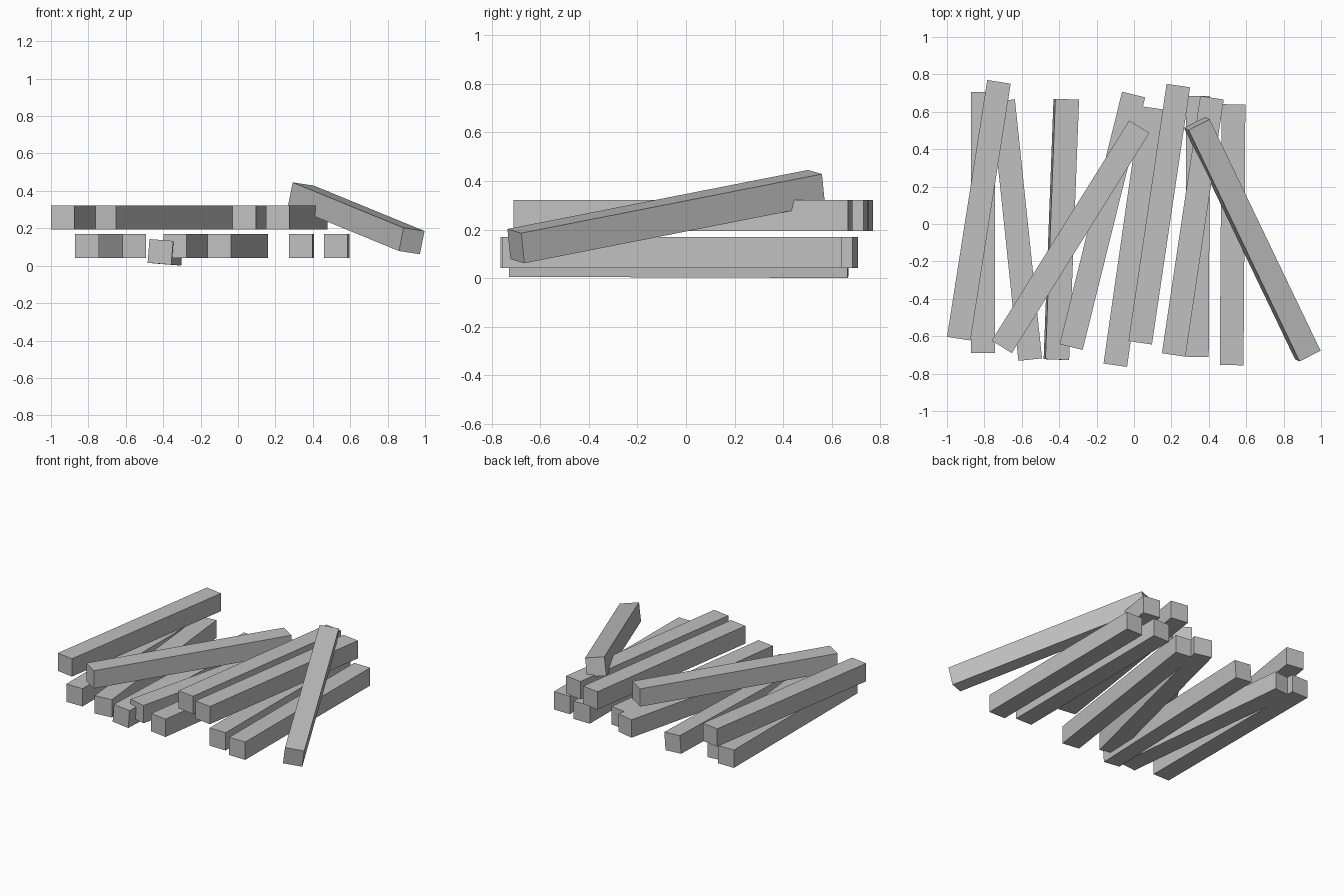
import bpy
import math
from mathutils import Matrix, Vector

cube = bpy.data.objects.get("Cube")
if cube:
    bpy.data.objects.remove(cube, do_unlink=True)

THICK = 0.127   # square section of every beam
LOW = 0.105     # centre height of the lower layer
HIGH = 0.258    # centre height of the upper layer

# One grey for all timber
grey = bpy.data.materials.new("timber_grey")
grey.use_nodes = True
colour = (0.53, 0.53, 0.53, 1)
grey.diffuse_color = colour
grey.node_tree.nodes["Principled BSDF"].inputs["Base Color"].default_value = colour


def beam(name, front, back, roll=0):
    """Square beam between two end centres; positive roll dips its +x side."""
    front, back = Vector(front), Vector(back)
    along = (back - front).normalized()
    side = along.cross(Vector((0, 0, 1))).normalized()
    up = side.cross(along)
    frame = Matrix((side, along, up)).transposed()
    turn = frame @ Matrix.Rotation(math.radians(roll), 3, 'Y')
    bpy.ops.mesh.primitive_cube_add(size=1)
    ob = bpy.context.object
    ob.name = name
    size = Matrix.Diagonal((THICK, (back - front).length, THICK, 1))
    ob.data.transform(turn.to_4x4() @ size)
    ob.location = (front + back) / 2
    ob.data.materials.append(grey)


# Flat layers: front end x, y and back end x, y
lower = [
    (-0.808, -0.69, -0.808, 0.705),
    (-0.555, -0.725, -0.70, 0.66),
    (-0.336, -0.658, -0.002, 0.692),
    (-0.10, -0.755, 0.097, 0.621),
    (0.336, -0.71, 0.343, 0.685),
    (0.522, -0.755, 0.532, 0.64),
]
upper = [
    (-0.937, -0.613, -0.722, 0.76),
    (-0.707, -0.657, 0.028, 0.52),
    (0.033, -0.635, 0.237, 0.74),
    (0.212, -0.70, 0.417, 0.675),
]
for layer, z, rows in (("lower", LOW, lower), ("upper", HIGH, upper)):
    for i, (fx, fy, bx, by) in enumerate(rows, 1):
        beam(f"{layer}_beam_{i}", (fx, fy, z), (bx, by, z))

# Sunken beam, slightly rolled on the ground
beam("sunken_beam", (-0.415, -0.725, 0.074), (-0.362, 0.667, 0.069), 4.5)

# Beam leaning over the pile
beam("leaning_beam", (0.929, -0.70, 0.132), (0.336, 0.537, 0.375), 7.8)
